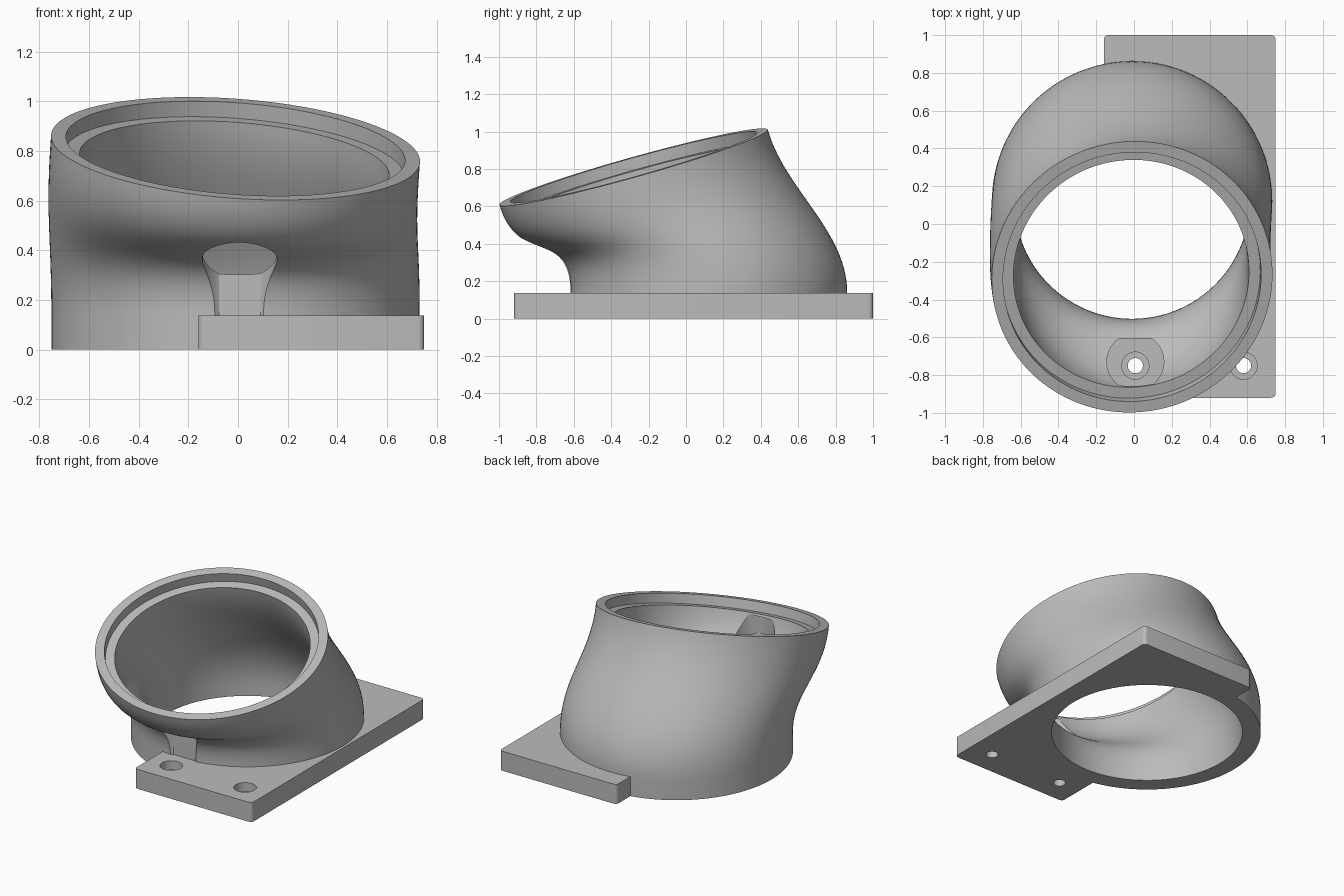
import bpy, bmesh, math
from mathutils import Vector

cube = bpy.data.objects.get("Cube")
if cube:
    bpy.data.objects.remove(cube, do_unlink=True)

SEGMENTS, STEPS = 128, 28
UP = Vector((0, 0, 1))
TILT = Vector((0.075, -0.28, 1)).normalized()
BASE = Vector((-0.01, 0.12, 0))
TOP = Vector((-0.01, -0.28, 0.81))
PLATE_TOP = 0.137

grey = bpy.data.materials.new("light grey plastic")
grey.use_nodes = True
grey.diffuse_color = (0.5, 0.5, 0.5, 1)
grey.node_tree.nodes["Principled BSDF"].inputs["Base Color"].default_value = (0.5, 0.5, 0.5, 1)


def make_object(name, bm):
    bmesh.ops.recalc_face_normals(bm, faces=bm.faces)
    mesh = bpy.data.meshes.new(name)
    bm.to_mesh(mesh)
    bm.free()
    mesh.materials.append(grey)
    obj = bpy.data.objects.new(name, mesh)
    bpy.context.collection.objects.link(obj)
    return obj


def circle(centre, radius, normal):
    turn = UP.rotation_difference(normal)
    angles = [2 * math.pi * i / SEGMENTS for i in range(SEGMENTS)]
    return [centre + turn @ Vector((radius * math.cos(a), radius * math.sin(a), 0)) for a in angles]


def loft(start, end, pull=1.0):
    """Rings leaving the start upright and reaching the end along the tilt."""
    rings = []
    for s in range(STEPS + 1):
        t = s / STEPS
        ease = t * t * (3 - 2 * t)
        lift = UP * (pull * t * (1 - t) ** 2) + TILT * (pull * t * t * (t - 1))
        rings.append([a.lerp(b, ease) + lift for a, b in zip(start, end)])
    return rings


def cylinder(name, x, y, radius, low, high):
    bm = bmesh.new()
    bmesh.ops.create_cone(bm, cap_ends=True, segments=64, radius1=radius, radius2=radius, depth=high - low)
    bmesh.ops.translate(bm, vec=(x, y, (low + high) / 2), verts=bm.verts)
    return make_object(name, bm)


def cut(obj, cutter):
    cutter.hide_render = True
    mod = obj.modifiers.new("cut", 'BOOLEAN')
    mod.operation = 'DIFFERENCE'
    mod.solver = 'EXACT'
    mod.object = cutter
    bpy.context.view_layer.objects.active = obj
    bpy.ops.object.modifier_apply(modifier=mod.name)
    bpy.data.objects.remove(cutter, do_unlink=True)


# Leaning tube: outer wall, stepped rim and bore as one closed loop of rings
shelf = TOP - TILT * 0.065
outer = loft(circle(BASE + UP * PLATE_TOP, 0.742, UP), circle(TOP, 0.745, TILT))
bore = loft(circle(BASE + UP * 0.07, 0.622, UP), circle(shelf, 0.625, TILT))
rings = [circle(BASE, 0.742, UP)] + outer
rings += [circle(TOP, 0.685, TILT), circle(shelf, 0.685, TILT)]
rings += bore[::-1] + [circle(BASE, 0.622, UP)]

bm = bmesh.new()
loops = [[bm.verts.new(p) for p in ring] for ring in rings]
for a, b in zip(loops, loops[1:] + loops[:1]):
    for i in range(SEGMENTS):
        j = (i + 1) % SEGMENTS
        bm.faces.new((a[i], a[j], b[j], b[i]))
tube = make_object("leaning_tube", bm)

# Screwdriver opening: upright cylinder with a flattened back
notch = cylinder("notch_cutter", 0.007, -0.73, 0.151, PLATE_TOP, 0.56)
for v in notch.data.vertices:
    v.co.y = min(v.co.y, -0.605)
cut(tube, notch)

# Mounting plate with rounded upright corners
bm = bmesh.new()
bmesh.ops.create_cube(bm, size=1)
bmesh.ops.scale(bm, vec=(0.91, 1.92, PLATE_TOP), verts=bm.verts)
bmesh.ops.translate(bm, vec=(0.295, 0.04, PLATE_TOP / 2), verts=bm.verts)
upright = [e for e in bm.edges if abs(e.verts[0].co.z - e.verts[1].co.z) > 0.1]
bmesh.ops.bevel(bm, geom=upright, offset=0.025, segments=5, profile=0.5, affect='EDGES')
plate = make_object("mounting_plate", bm)
cut(plate, cylinder("tube_cutter", BASE.x, BASE.y, 0.735, -0.1, 0.3))

# Counterbored screw holes
for x in (0.007, 0.58):
    cut(plate, cylinder("hole_cutter", x, -0.75, 0.04, -0.1, 0.3))
    cut(plate, cylinder("counterbore_cutter", x, -0.75, 0.072, 0.075, 0.3))

# Smooth walls with crisp edges
bpy.ops.object.select_all(action='DESELECT')
for obj in (tube, plate):
    obj.select_set(True)
bpy.context.view_layer.objects.active = tube
bpy.ops.object.shade_smooth_by_angle(angle=math.radians(30))
